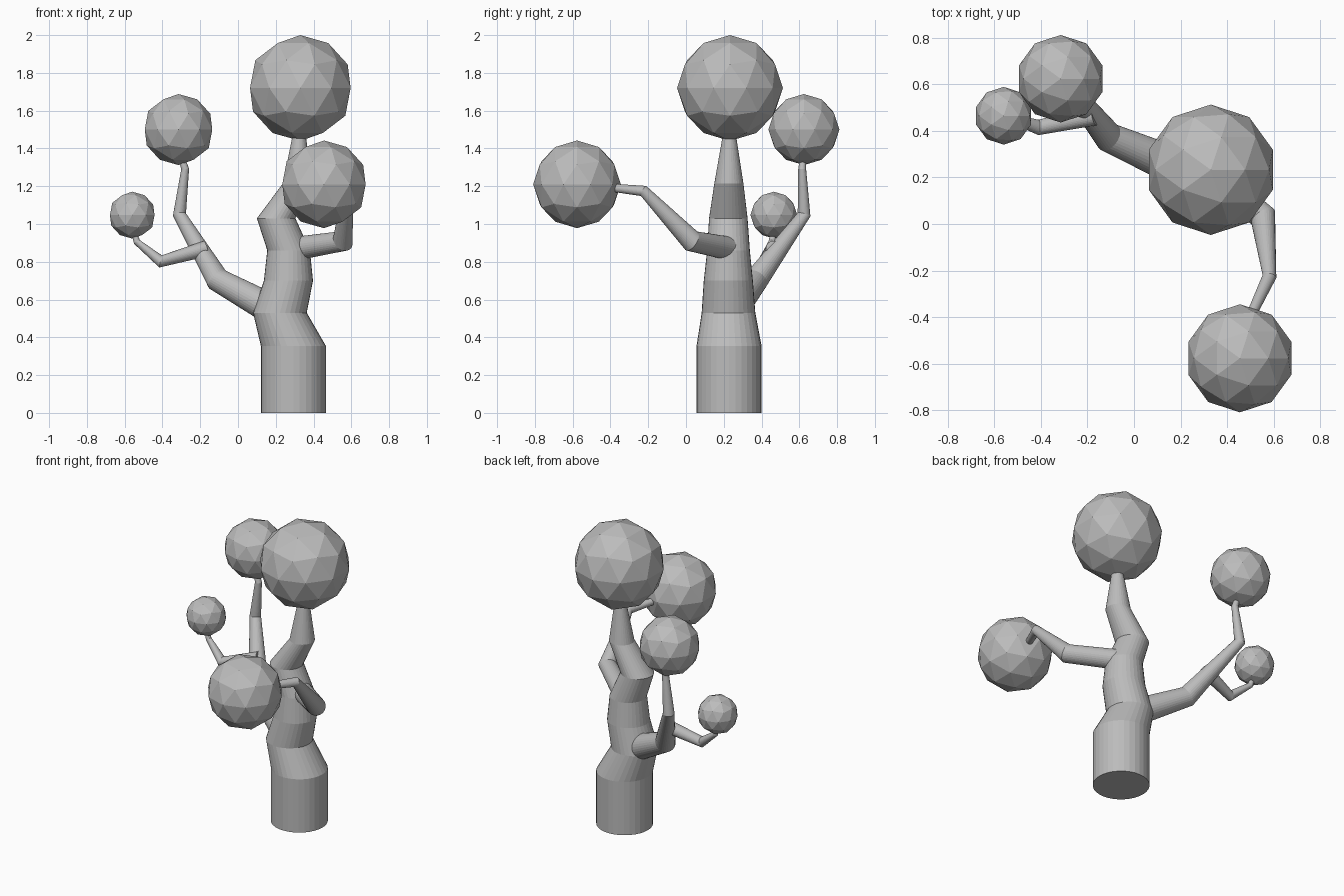
import bpy, bmesh, math
from mathutils import Vector

if "Cube" in bpy.data.objects:
    bpy.data.objects.remove(bpy.data.objects["Cube"])

SIDES = 32
grey = bpy.data.materials.new("plain_grey")
grey.diffuse_color = (0.5, 0.5, 0.5, 1)
grey.use_nodes = True
grey.node_tree.nodes["Principled BSDF"].inputs["Base Color"].default_value = grey.diffuse_color


def finish(name, bm):
    bmesh.ops.recalc_face_normals(bm, faces=bm.faces)
    mesh = bpy.data.meshes.new(name)
    bm.to_mesh(mesh)
    bm.free()
    mesh.materials.append(grey)
    obj = bpy.data.objects.new(name, mesh)
    bpy.context.collection.objects.link(obj)
    return obj


def limb(name, points, level=False):
    """Tapered tube through (x, y, z, radius) points; level keeps its rings horizontal."""
    bm = bmesh.new()
    pos = [Vector(p[:3]) for p in points]
    side = None
    rings = []
    for i, p in enumerate(points):
        before = (pos[i] - pos[max(i - 1, 0)]).normalized()
        after = (pos[min(i + 1, len(pos) - 1)] - pos[i]).normalized()
        along = Vector((0, 0, 1)) if level else (before + after).normalized()
        if side is None:
            side = Vector((1, 0, 0)) if level else along.orthogonal()
        side = (side - along * side.dot(along)).normalized()
        other = along.cross(side)
        ring = []
        for k in range(SIDES):
            a = 2 * math.pi * k / SIDES
            ring.append(bm.verts.new(pos[i] + p[3] * (math.cos(a) * side + math.sin(a) * other)))
        rings.append(ring)
    for low, high in zip(rings, rings[1:]):
        for k in range(SIDES):
            n = (k + 1) % SIDES
            bm.faces.new((low[k], low[n], high[n], high[k]))
    bm.faces.new(rings[0][::-1])
    bm.faces.new(rings[-1])
    return finish(name, bm)


def foliage(name, centre, radius):
    """Faceted ball of leaves."""
    bm = bmesh.new()
    bmesh.ops.create_icosphere(bm, subdivisions=2, radius=radius)
    bmesh.ops.translate(bm, verts=bm.verts, vec=centre)
    return finish(name, bm)


# Crooked trunk
limb("trunk", [
    (0.293, 0.228, 0.0, 0.172), (0.293, 0.228, 0.355, 0.172),
    (0.222, 0.225, 0.53, 0.142), (0.267, 0.224, 0.70, 0.130),
    (0.268, 0.225, 0.86, 0.113), (0.202, 0.224, 1.03, 0.102),
    (0.315, 0.227, 1.215, 0.077), (0.325, 0.230, 1.50, 0.030)], level=True)

# Branches
limb("front_branch", [
    (0.32, 0.22, 0.872, 0.062), (0.555, 0.03, 0.91, 0.058),
    (0.582, -0.225, 1.175, 0.030), (0.49, -0.42, 1.195, 0.020)])
limb("left_branch", [
    (0.22, 0.23, 0.525, 0.085), (-0.108, 0.372, 0.705, 0.064),
    (-0.31, 0.625, 1.05, 0.035), (-0.28, 0.615, 1.29, 0.021),
    (-0.30, 0.62, 1.36, 0.016)])
limb("left_twig", [
    (-0.17, 0.465, 0.87, 0.042), (-0.41, 0.415, 0.802, 0.033),
    (-0.535, 0.455, 0.905, 0.018), (-0.555, 0.463, 0.97, 0.014)])

# Foliage balls
foliage("crown_foliage", (0.33, 0.233, 1.72), 0.28)
foliage("front_foliage", (0.455, -0.577, 1.21), 0.232)
foliage("left_foliage", (-0.315, 0.624, 1.50), 0.188)
foliage("twig_foliage", (-0.56, 0.465, 1.047), 0.124)
